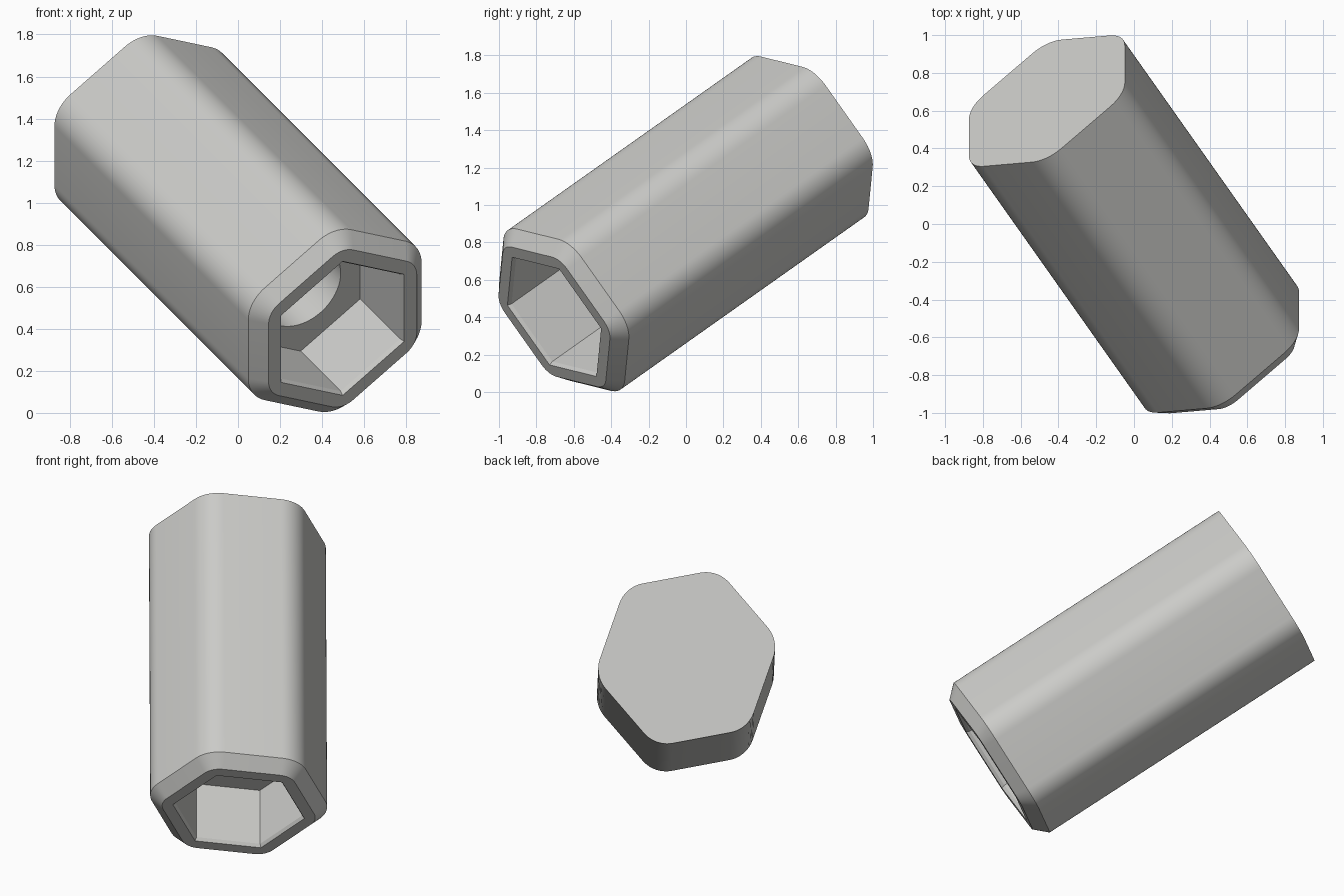
import bpy, bmesh
from math import sin, cos, radians
from mathutils import Matrix, Vector

cube = bpy.data.objects.get("Cube")
if cube:
    bpy.data.objects.remove(cube)

STEPS = 10          # segments in each rounded corner
HALF = 0.922        # half length of the straight hexagonal body
RIM = HALF + 0.074  # position of the front rim

grey = bpy.data.materials.new("light warm grey")
grey.use_nodes = True
colour = (0.6, 0.6, 0.58, 1)
grey.diffuse_color = colour
grey.node_tree.nodes["Principled BSDF"].inputs["Base Color"].default_value = colour


def rounded_hexagon(bm, z, apothem, fillet):
    """Ring of vertices; fillet 0 is a sharp hexagon, fillet = apothem a circle."""
    ring = []
    reach = (apothem - fillet) / cos(radians(30))
    for corner in range(6):
        mid = radians(60 * corner)
        for i in range(STEPS + 1):
            a = mid + radians(60 * i / STEPS - 30)
            ring.append(bm.verts.new((reach * cos(mid) + fillet * cos(a),
                                      reach * sin(mid) + fillet * sin(a), z)))
    return ring


# Profile from the closed back, over the rim and into the socket:
# position along the axis, apothem, corner radius
sections = [
    (-HALF, 0.476, 0.18),       # back end
    (HALF, 0.476, 0.18),        # start of front chamfer
    (RIM, 0.407, 0.115),        # rim outer edge
    (RIM, 0.338, 0),            # socket mouth
    (RIM - 0.02, 0.327, 0),     # socket lead-in
    (RIM - 0.4, 0.327, 0),      # socket floor
    (RIM - 0.4, 0.22, 0.22),    # round bore edge
    (RIM - 0.7, 0.22, 0.22),    # round bore bottom
]

bm = bmesh.new()
rings = [rounded_hexagon(bm, *s) for s in sections]
for low, high in zip(rings, rings[1:]):
    for i in range(len(low)):
        j = (i + 1) % len(low)
        bm.faces.new((low[i], low[j], high[j], high[i]))
bm.faces.new(rings[0][::-1])
bm.faces.new(rings[-1])
bmesh.ops.remove_doubles(bm, verts=bm.verts[:], dist=0.0001)
bmesh.ops.recalc_face_normals(bm, faces=bm.faces[:])

# Lean the body so that its socket points forward, down and to the left
axis = Vector((0.5, -(0.5 ** 0.5), -0.5)).normalized()
corner_dir = Vector((0, axis.z, -axis.y)).normalized()
flat_dir = axis.cross(corner_dir)
tilt = Matrix((corner_dir, flat_dir, axis)).transposed().to_4x4()
bm.transform(Matrix.Translation((0, 0, 0.9)) @ tilt)

mesh = bpy.data.meshes.new("hex_socket_body")
bm.to_mesh(mesh)
bm.free()
mesh.materials.append(grey)
body = bpy.data.objects.new("hex_socket_body", mesh)
bpy.context.collection.objects.link(body)
bpy.ops.object.select_all(action="DESELECT")
body.select_set(True)
bpy.context.view_layer.objects.active = body
bpy.ops.object.shade_smooth_by_angle(angle=radians(25))
